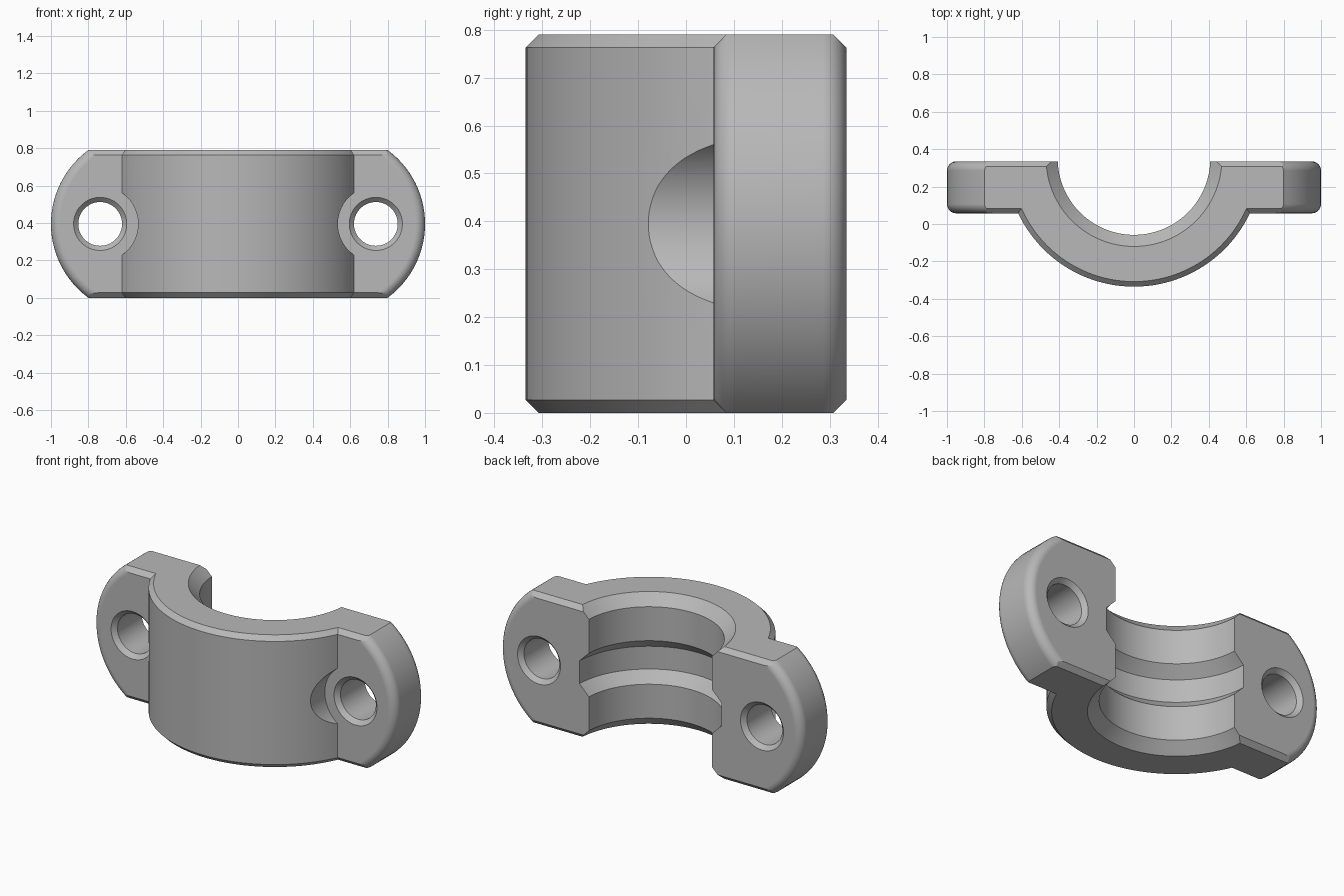
import bpy, bmesh, math
from mathutils import Matrix, Vector

cube = bpy.data.objects.get("Cube")
if cube:
    bpy.data.objects.remove(cube, do_unlink=True)

# Main dimensions
HEIGHT, MID = 0.79, 0.395
FRONT, BACK = 0.057, 0.335          # flange faces
CHAMFER = 0.027
BORE_Y, RING_R, BORE_R, GROOVE_R = 0.35, 0.685, 0.408, 0.47
END_X, END_R, FILLET = 0.51, 0.49, 0.05
HOLE_X, HOLE_R, SPOT_R = 0.737, 0.117, 0.203

metal = bpy.data.materials.new("grey_metal")
metal.use_nodes = True
GREY = (0.48, 0.48, 0.48, 1)
metal.diffuse_color = GREY
metal.node_tree.nodes["Principled BSDF"].inputs["Base Color"].default_value = GREY


def along_y(x):
    """Place a lathe axis along +y through (x, MID)."""
    return Matrix.Translation((x, 0, MID)) @ Matrix.Rotation(-math.pi / 2, 4, "X")


def lathe(profile, matrix, n=96):
    """Closed solid turned from (radius, height) points."""
    bm = bmesh.new()
    rings = [[bm.verts.new(matrix @ Vector((r * math.cos(a), r * math.sin(a), h)))
              for a in (2 * math.pi * i / n for i in range(n))] for r, h in profile]
    for low, high in zip(rings, rings[1:]):
        for i in range(n):
            j = (i + 1) % n
            bm.faces.new((low[i], low[j], high[j], high[i]))
    bm.faces.new(rings[0][::-1])
    bm.faces.new(rings[-1])
    bmesh.ops.recalc_face_normals(bm, faces=bm.faces[:])
    return bm


def trim(bm, point, normal):
    """Cut away everything on the normal side and cap the cut."""
    geom = bm.verts[:] + bm.edges[:] + bm.faces[:]
    cut = bmesh.ops.bisect_plane(bm, geom=geom, dist=1e-6, plane_co=point,
                                 plane_no=normal, clear_outer=True)
    edges = [e for e in cut["geom_cut"] if isinstance(e, bmesh.types.BMEdge)]
    bmesh.ops.holes_fill(bm, edges=edges, sides=0)


def finish(bm, name):
    for v in bm.verts:
        v.co.z = round(v.co.z, 5)
    bmesh.ops.recalc_face_normals(bm, faces=bm.faces[:])
    mesh = bpy.data.meshes.new(name)
    bm.to_mesh(mesh)
    bm.free()
    mesh.materials.append(metal)
    obj = bpy.data.objects.new(name, mesh)
    bpy.context.collection.objects.link(obj)
    return obj


def combine(target, tool, operation):
    mod = target.modifiers.new(operation.lower(), "BOOLEAN")
    mod.operation, mod.object, mod.solver = operation, tool, "EXACT"
    bpy.context.view_layer.objects.active = target
    bpy.ops.object.modifier_apply(modifier=mod.name)
    bpy.data.objects.remove(tool, do_unlink=True)


# Flange plate: rounded ends joined into a stadium, then trimmed and chamfered
steps = 6
arc = [math.pi / 2 * i / steps for i in range(steps + 1)]
core = END_R - FILLET
profile = [(core + FILLET * math.sin(a), FRONT + FILLET * (1 - math.cos(a))) for a in arc]
profile += [(r, FRONT + BACK - y) for r, y in reversed(profile)]
plate = bmesh.new()
for side in (-1, 1):
    end = lathe(profile, along_y(side * END_X))
    for v in end.verts:
        if (v.co.x - side * END_X) * side > -1e-4:
            plate.verts.new(v.co)
    end.free()
hull = bmesh.ops.convex_hull(plate, input=plate.verts[:])
bmesh.ops.delete(plate, geom=[v for v in plate.verts if not v.link_faces], context="VERTS")
bmesh.ops.dissolve_limit(plate, angle_limit=0.002, verts=plate.verts[:], edges=plate.edges[:])
for z, up in ((0, -1), (HEIGHT, 1)):
    trim(plate, (0, 0, z), (0, 0, up))
    for y, out in ((FRONT, -1), (BACK, 1)):
        trim(plate, (0, y, z - up * CHAMFER), (0, out, up))
clamp = finish(plate, "clamp_half")

# Half ring body, chamfered on its outer rims
ring_bm = lathe([(RING_R - CHAMFER, 0), (RING_R, CHAMFER), (RING_R, HEIGHT - CHAMFER),
                 (RING_R - CHAMFER, HEIGHT)], Matrix.Translation((0, BORE_Y, 0)), 128)
trim(ring_bm, (0, 0.2, 0), (0, 1, 0))
ring = finish(ring_bm, "ring_body")

# Bolt head clearance scooped out of the ring
for side in (-1, 1):
    scoop = finish(lathe([(SPOT_R, -0.5), (SPOT_R, 0.1)], along_y(side * HOLE_X)), "scoop")
    combine(ring, scoop, "DIFFERENCE")
combine(clamp, ring, "UNION")

# Bore with chamfered mouths and a central groove
step = GROOVE_R - BORE_R
half = [(GROOVE_R + 0.02, -0.02), (BORE_R, step), (BORE_R, 0.265), (GROOVE_R, 0.265 + step)]
bore = half + [(r, HEIGHT - z) for r, z in reversed(half)]
combine(clamp, finish(lathe(bore, Matrix.Translation((0, BORE_Y, 0)), 128), "bore"), "DIFFERENCE")

# Bolt holes, countersunk on both faces
for side in (-1, 1):
    half = [(HOLE_R + 0.045, FRONT - 0.02), (HOLE_R, FRONT + 0.025)]
    hole = half + [(r, FRONT + BACK - y) for r, y in reversed(half)]
    combine(clamp, finish(lathe(hole, along_y(side * HOLE_X), 64), "bolt_hole"), "DIFFERENCE")

# Smooth curves, crisp edges
bpy.ops.object.select_all(action="DESELECT")
clamp.select_set(True)
bpy.context.view_layer.objects.active = clamp
bpy.ops.object.shade_smooth_by_angle(angle=math.radians(25))
weighted = clamp.modifiers.new("weighted_normals", "WEIGHTED_NORMAL")
weighted.keep_sharp = True
